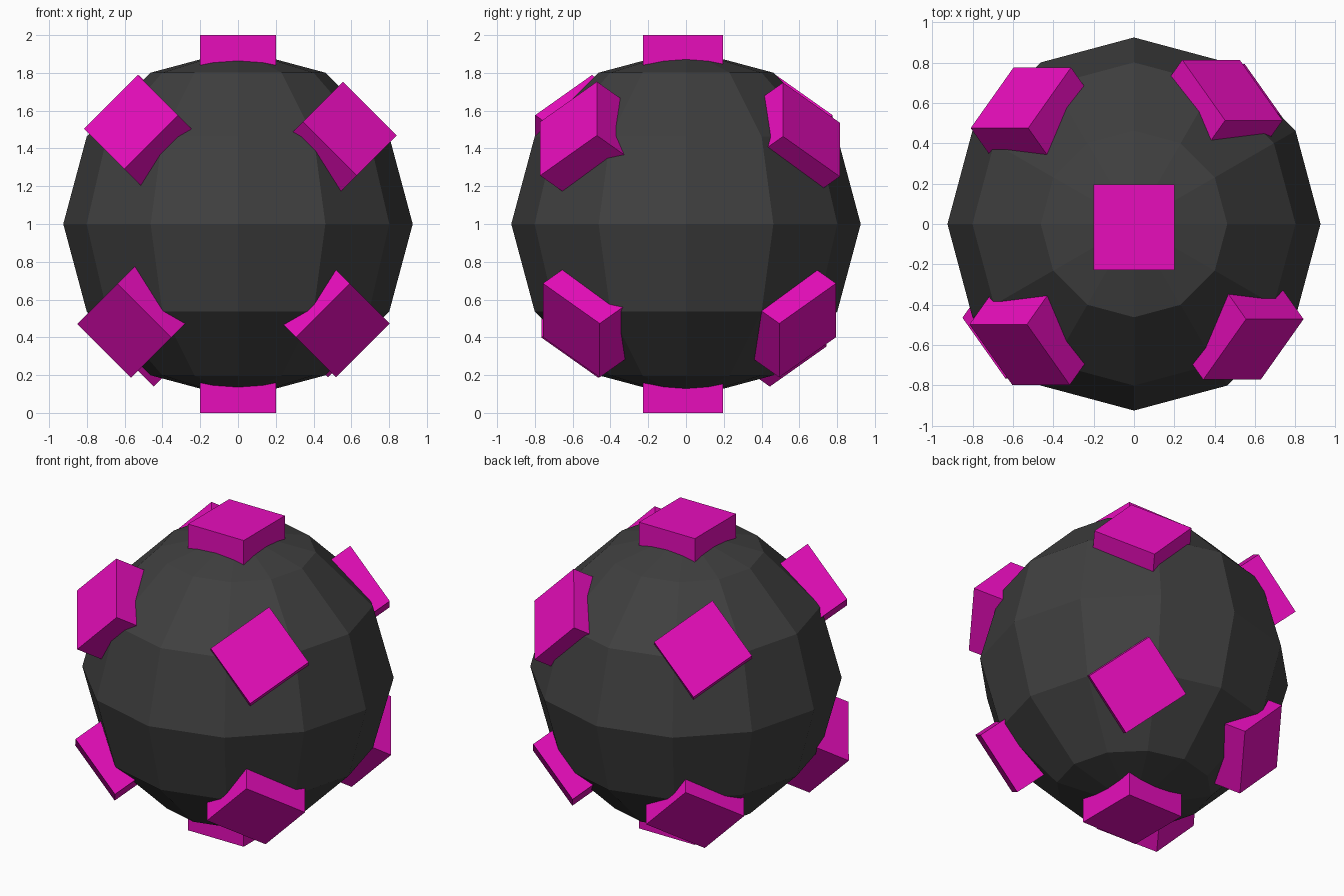
import bpy
from mathutils import Matrix, Vector

if "Cube" in bpy.data.objects:
    bpy.data.objects.remove(bpy.data.objects["Cube"])


def material(name, rgb):
    m = bpy.data.materials.new(name)
    m.diffuse_color = (*rgb, 1)
    m.use_nodes = True
    m.node_tree.nodes["Principled BSDF"].inputs["Base Color"].default_value = m.diffuse_color
    return m


dark = material("dark_grey", (0.05, 0.05, 0.05))
magenta = material("magenta", (0.8, 0.004, 0.5))
CENTRE = Vector((0, 0, 1))
WIDTH, HEIGHT, DEPTH = 0.403, 0.425, 0.45

# Low-poly ball
bpy.ops.mesh.primitive_uv_sphere_add(segments=12, ring_count=6, radius=0.925, location=CENTRE)
ball = bpy.context.object
ball.name = "ball"
ball.data.materials.append(dark)


def stud(name, face_centre, e1, e2, normal):
    """Block whose outer face is centred on face_centre (relative to the ball)."""
    bpy.ops.mesh.primitive_cube_add(size=1)
    ob = bpy.context.object
    ob.name = name
    rot = Matrix((e1, e2, normal)).transposed().to_4x4()
    place = Matrix.Translation(CENTRE + Vector(face_centre) - normal * DEPTH / 2)
    ob.data.transform(place @ rot @ Matrix.Diagonal((WIDTH, HEIGHT, DEPTH, 1)))
    ob.data.materials.append(magenta)


# Top and bottom studs
for name, s in (("top_stud", 1), ("bottom_stud", -1)):
    stud(name, (0, -0.016, s), Vector((1, 0, 0)), Vector((0, s, 0)), Vector((0, 0, s)))

# Eight diagonal studs, each slightly off the regular position
corner_faces = {
    "upper_front_left_stud": (-0.567, -0.648, 0.54),
    "upper_back_left_stud": (-0.561, 0.626, 0.54),
    "upper_front_right_stud": (0.592, -0.622, 0.505),
    "upper_back_right_stud": (0.488, 0.664, 0.50),
    "lower_front_left_stud": (-0.602, -0.615, -0.565),
    "lower_front_right_stud": (0.555, -0.607, -0.563),
    "lower_back_right_stud": (0.512, 0.644, -0.563),
    "lower_back_left_stud": (-0.482, 0.594, -0.612),
}
for name, c in corner_faces.items():
    sx, sy, sz = (1 if v > 0 else -1 for v in c)
    normal = Vector((0.5 * sx, 0.5 ** 0.5 * sy, 0.5 * sz))
    e1 = Vector((sx, 0, -sz)).normalized()
    stud(name, c, e1, normal.cross(e1), normal)
